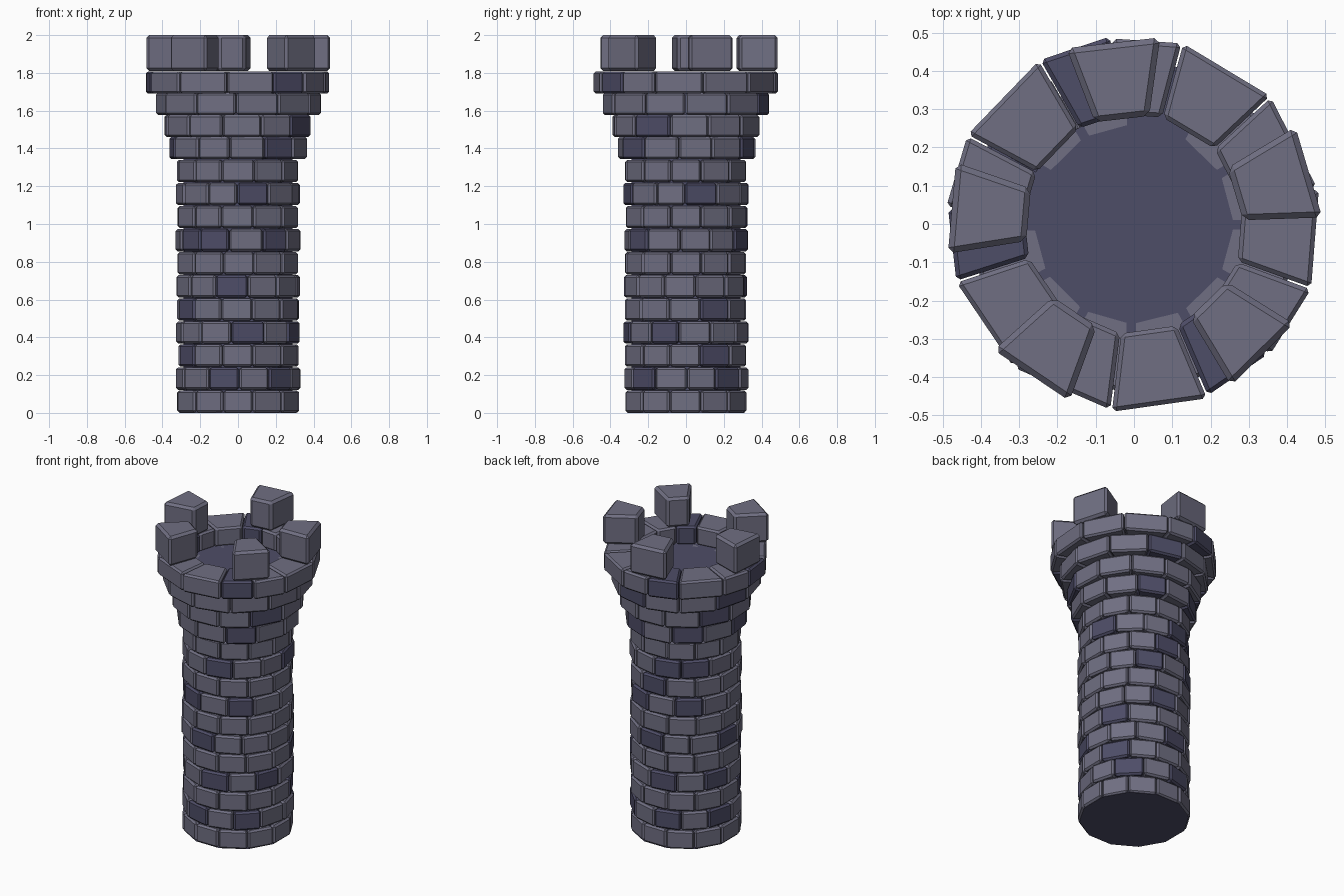
import bpy, bmesh, random
from math import radians, sin, cos

if "Cube" in bpy.data.objects:
    bpy.data.objects.remove(bpy.data.objects["Cube"])

random.seed(4)


def material(name, rgb):
    m = bpy.data.materials.new(name)
    m.diffuse_color = (*rgb, 1)
    m.use_nodes = True
    m.node_tree.nodes["Principled BSDF"].inputs["Base Color"].default_value = m.diffuse_color
    return m


STONE = material("grey_stone", (0.162, 0.159, 0.225))
DARK = material("dark_stone", (0.076, 0.074, 0.136))


def wedge(bm, a0, a1, r_in, r_out, z0, z1, bevel, mat):
    """One chamfered block between two angles (degrees) and two radii."""
    vs = [bm.verts.new((r * cos(radians(a)), r * sin(radians(a)), z))
          for z in (z0, z1)
          for r, a in ((r_in, a0), (r_out, a0), (r_out, a1), (r_in, a1))]
    quads = [(3, 2, 1, 0), (4, 5, 6, 7)]
    quads += [(i, (i + 1) % 4, (i + 1) % 4 + 4, i + 4) for i in range(4)]
    faces = [bm.faces.new([vs[i] for i in q]) for q in quads]
    for f in faces:
        f.material_index = mat
    edges = list({e for f in faces for e in f.edges})
    bmesh.ops.bevel(bm, geom=edges, offset=bevel, offset_type='OFFSET', segments=1,
                    profile=0.5, affect='EDGES', clamp_overlap=True, material=-1)


def finish(bm, name):
    bmesh.ops.recalc_face_normals(bm, faces=bm.faces)
    me = bpy.data.meshes.new(name)
    bm.to_mesh(me)
    bm.free()
    me.materials.append(STONE)
    me.materials.append(DARK)
    ob = bpy.data.objects.new(name, me)
    bpy.context.collection.objects.link(ob)
    return ob


# directions (degrees) of the dark bricks in each row
dark = {1: (-105, -48, 32, 92, 150), 2: (-155, 43), 3: (-83, -28, 100, 148),
        4: (43, 200), 5: (-95, 90, 180), 7: (-112, -51, 55, 133, 215),
        8: (100,), 9: (-77, 3, 95, 142), 11: (-54, 57, 115, 200),
        12: (-28, 160), 13: (77, 150), 14: (108, 187, 304)}
offset = {0: 15, 1: 0, 3: -6, 5: 10, 7: -7, 9: 0, 11: -7, 12: 17}
flare = {11: 0.368, 12: 0.395, 13: 0.44, 14: 0.49}
top_joints = [11, 43, 75, 97, 120, 152, 175, 198, 230, 263, 293, 316, 340]

# brick rows: straight shaft, then four flaring rows
for row in range(15):
    z0 = row * 0.1222 if row < 11 else 1.344 + (row - 11) * 0.1165
    z1 = z0 + 0.118
    if row == 14:
        joints = list(top_joints)
        z0, z1 = 1.69, 1.808
    else:
        start = offset.get(row, 15 if row % 2 == 0 else 0)
        joints = [start + 30 * k + random.uniform(-1.5, 1.5) for k in range(12)]
    joints.append(joints[0] + 360)
    bm = bmesh.new()
    for a0, a1 in zip(joints, joints[1:]):
        is_dark = any((d - a0) % 360 < a1 - a0 for d in dark.get(row, ()))
        r = flare.get(row, 0.331) + random.uniform(-0.004, 0.004)
        r_in = 0.288 if row == 14 else 0.25
        wedge(bm, a0 + 0.3, a1 - 0.3, r_in, r, max(z0, 0.001), z1, 0.011, int(is_dark))
    finish(bm, f"brick_row_{row + 1}")

# five battlement blocks
bm = bmesh.new()
for a0, a1 in ((2, 31), (82, 111), (161, 189), (222, 250), (301, 328)):
    wedge(bm, a0, a1, 0.285, 0.492, 1.81, 2.0, 0.015, 0)
finish(bm, "battlements")

# inner core: closes the base and forms the platform floor
bm = bmesh.new()
rings = [[bm.verts.new((r * cos(radians(15 + 30 * k)), r * sin(radians(15 + 30 * k)), z))
          for k in range(12)] for r, z in ((0.322, 0), (0.30, 0.03), (0.30, 1.695))]
for lo, hi in zip(rings, rings[1:]):
    for k in range(12):
        n = (k + 1) % 12
        bm.faces.new((lo[k], lo[n], hi[n], hi[k]))
bm.faces.new(rings[0][::-1])
bm.faces.new(rings[-1])
for f in bm.faces:
    f.material_index = 1
finish(bm, "core_and_floor")
